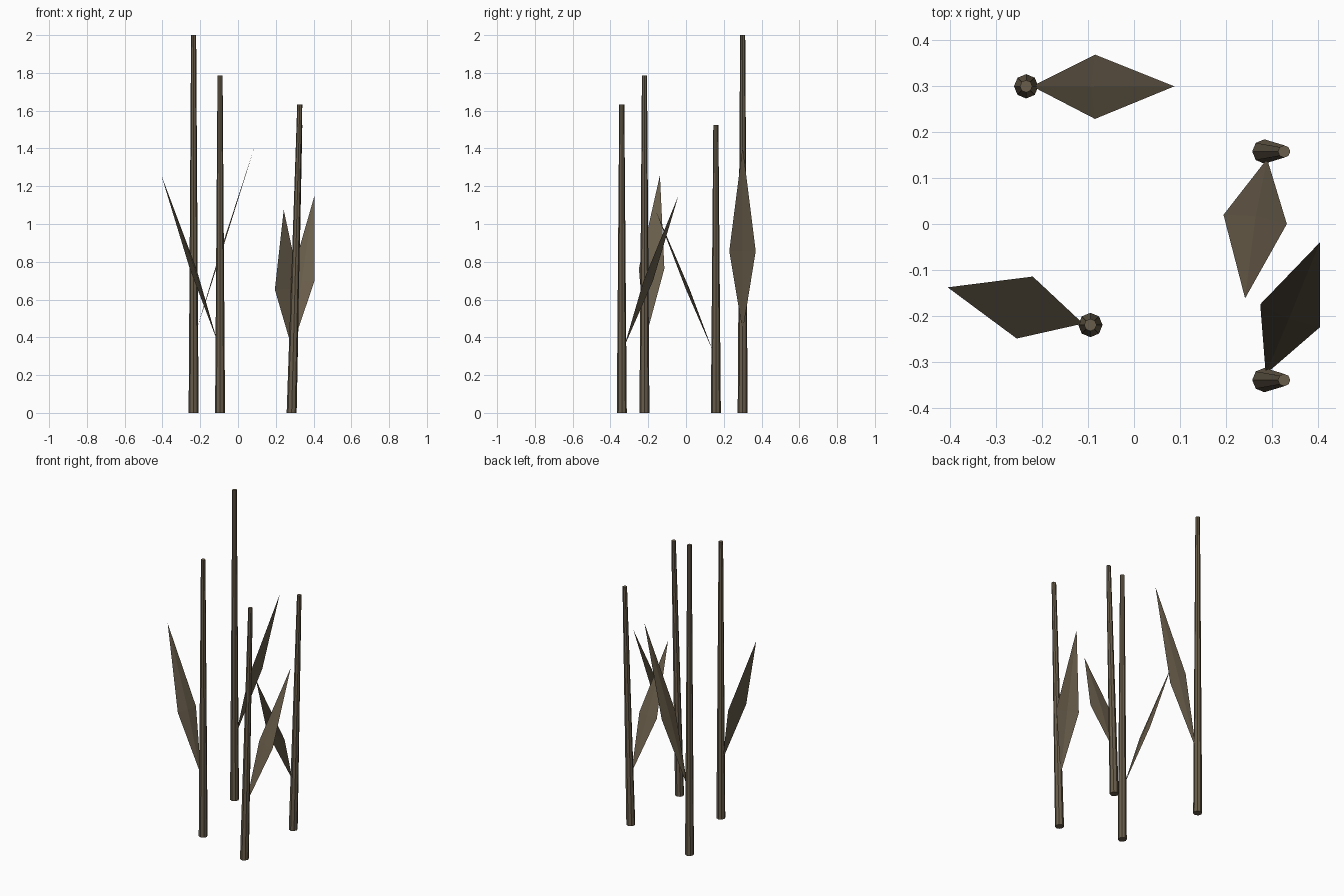
import bpy, bmesh, math
from mathutils import Vector

if "Cube" in bpy.data.objects:
    bpy.data.objects.remove(bpy.data.objects["Cube"])

mat = bpy.data.materials.new("dry_stem")
mat.diffuse_color = (0.14, 0.11, 0.07, 1)
mat.use_nodes = True
mat.node_tree.nodes["Principled BSDF"].inputs["Base Color"].default_value = mat.diffuse_color


def finish(bm, name):
    mesh = bpy.data.meshes.new(name)
    bm.to_mesh(mesh)
    bm.free()
    mesh.materials.append(mat)
    obj = bpy.data.objects.new(name, mesh)
    bpy.context.collection.objects.link(obj)


def stalk(name, x, y, height, lean):
    # eight-sided tapered stem, sheared sideways by its lean
    bm = bmesh.new()
    rings = []
    for cx, z, r in ((x, 0, 0.0265), (x + lean, height, 0.0135)):
        rings.append([bm.verts.new((cx + r * math.cos(i * math.tau / 8),
                                    y + r * math.sin(i * math.tau / 8), z))
                      for i in range(8)])
    low, top = rings
    for i in range(8):
        j = (i + 1) % 8
        bm.faces.new((low[i], low[j], top[j], top[i]))
    bm.faces.new(top)
    bm.faces.new(low[::-1])
    finish(bm, name)


def leaf(name, height, base, tip, mid, half):
    # diamond blade with a slightly raised midrib
    b = Vector((*base, 0.215 * height))
    t = Vector((*tip, 0.705 * height))
    m = Vector((*mid, 0.428 * height))
    h = Vector((*half, 0))
    n = (t - b).cross(h).normalized()
    if n.z < 0:
        n = -n
    bm = bmesh.new()
    b, l, t, r, c = [bm.verts.new(p) for p in (b, m - h, t, m + h, m + n * 0.008)]
    for tri in ((b, c, l), (l, c, t), (t, c, r), (r, c, b)):
        bm.faces.new(tri)
    bmesh.ops.recalc_face_normals(bm, faces=bm.faces)
    bm.normal_update()
    if sum(f.normal.z for f in bm.faces) < 0:
        bmesh.ops.reverse_faces(bm, faces=bm.faces)
    finish(bm, name)


# name, stalk x, y, height, lean, leaf base, tip, middle, half width
plants = [
    ("back_left", -0.235, 0.30, 2.0, 0, (-0.222, 0.30), (0.088, 0.30), (-0.085, 0.299), (0, 0.07)),
    ("front_left", -0.095, -0.22, 1.785, 0, (-0.111, -0.217), (-0.406, -0.138), (-0.238, -0.182), (0.0175, 0.0675)),
    ("back_right", 0.284, 0.158, 1.525, 0.043, (0.29, 0.142), (0.242, -0.162), (0.264, 0.01), (0.069, -0.01)),
    ("front_right", 0.284, -0.34, 1.632, 0.043, (0.287, -0.327), (0.405, -0.04), (0.34, -0.20), (0.065, -0.025)),
]
for name, x, y, h, lean, base, tip, mid, half in plants:
    stalk(name + "_stalk", x, y, h, lean)
    leaf(name + "_leaf", h, base, tip, mid, half)
